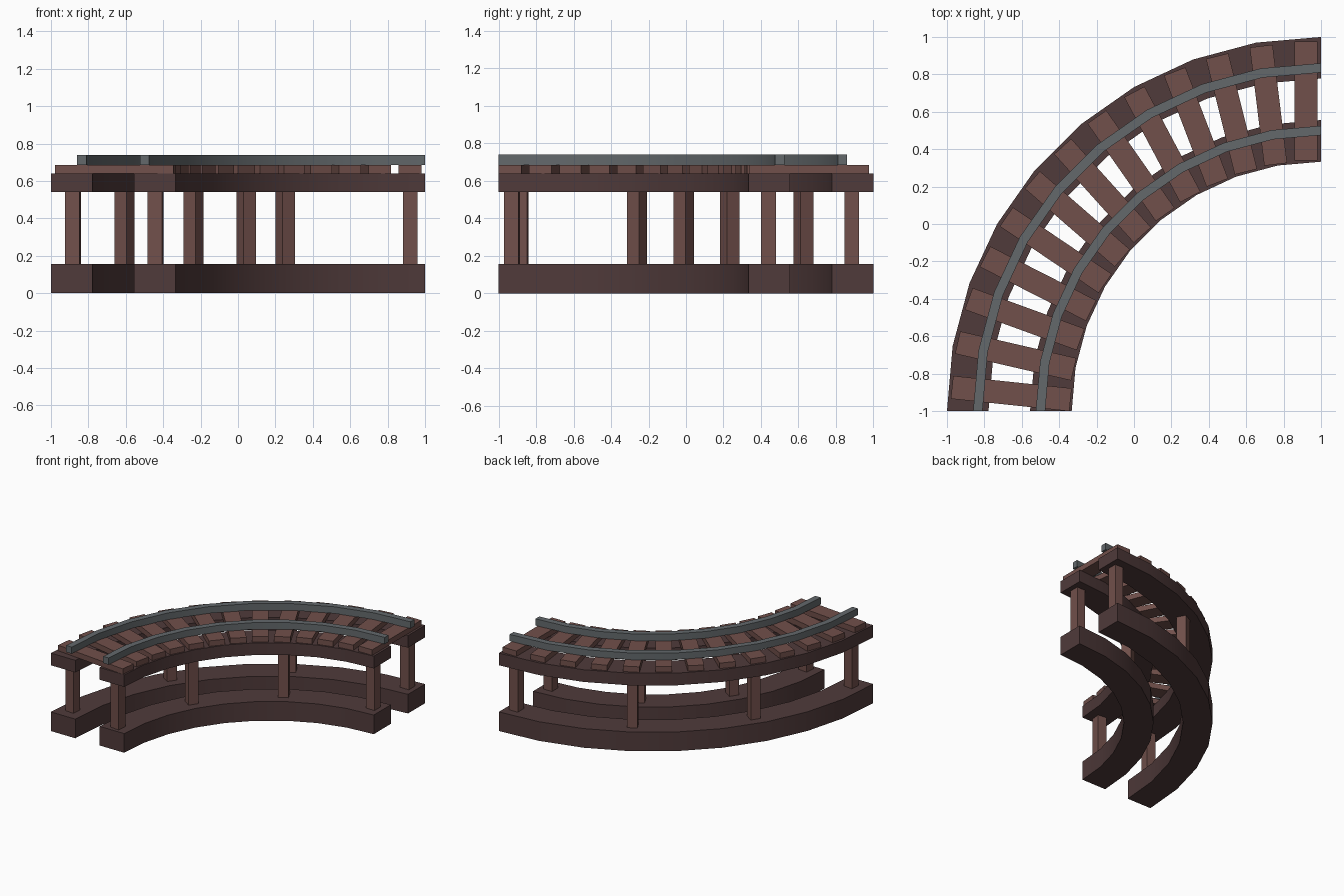
import bpy, bmesh, math
from mathutils import Matrix, Vector

if "Cube" in bpy.data.objects:
    bpy.data.objects.remove(bpy.data.objects["Cube"])

CENTRE = Vector((1, -1, 0))   # centre of the quarter-circle track
SEGMENTS = 9                  # 10 degree facets
TIE_STEP = math.radians(7)


def material(name, rgb):
    m = bpy.data.materials.new(name)
    m.diffuse_color = (*rgb, 1)
    m.use_nodes = True
    m.node_tree.nodes["Principled BSDF"].inputs["Base Color"].default_value = m.diffuse_color
    return m


BEAM = material("dark_wood", (0.080, 0.043, 0.043))
WOOD = material("brown_wood", (0.165, 0.080, 0.070))
STEEL = material("steel", (0.125, 0.140, 0.148))


def finish(name, bm, mat):
    bmesh.ops.recalc_face_normals(bm, faces=bm.faces)
    mesh = bpy.data.meshes.new(name)
    bm.to_mesh(mesh)
    bm.free()
    mesh.materials.append(mat)
    mesh.polygons.foreach_set("use_smooth", [True] * len(mesh.polygons))
    mesh.set_sharp_from_angle(angle=math.radians(30))
    ob = bpy.data.objects.new(name, mesh)
    bpy.context.collection.objects.link(ob)
    return ob


def arc_bar(name, r0, r1, z0, z1, mat):
    """Rectangular section swept through the quarter circle."""
    bm = bmesh.new()
    rings = []
    for i in range(SEGMENTS + 1):
        a = math.radians(90) * (1 + i / SEGMENTS)
        d = Vector((math.cos(a), math.sin(a), 0))
        rings.append([bm.verts.new(CENTRE + d * r + Vector((0, 0, z)))
                      for r, z in ((r0, z0), (r1, z0), (r1, z1), (r0, z1))])
    for a, b in zip(rings, rings[1:]):
        for j in range(4):
            k = (j + 1) % 4
            bm.faces.new((a[j], a[k], b[k], b[j]))
    bm.faces.new(rings[0])
    bm.faces.new(rings[-1])
    return finish(name, bm, mat)


def radial_box(name, angle, radius, size, z, mat):
    """Box placed beside the x = 1 end, then swung round the track centre."""
    bm = bmesh.new()
    bmesh.ops.create_cube(bm, size=1)
    m = (Matrix.Translation(CENTRE) @ Matrix.Rotation(angle, 4, 'Z')
         @ Matrix.Translation((-0.08, radius, z)) @ Matrix.Diagonal((*size, 1)))
    bmesh.ops.transform(bm, matrix=m, verts=bm.verts)
    return finish(name, bm, mat)


# Curved foundations, deck beams and rails
for side, r0, r1, rail in (("outer", 1.778, 2.0, 1.835), ("inner", 1.333, 1.556, 1.5)):
    arc_bar(side + "_foundation", r0, r1, 0, 0.157, BEAM)
    arc_bar(side + "_deck_beam", r0, r1, 0.54, 0.64, BEAM)
    arc_bar(side + "_rail", rail - 0.025, rail + 0.025, 0.685, 0.74, STEEL)

# Cross ties, with a pair of posts under every fourth one
for k in range(13):
    a = k * TIE_STEP
    radial_box(f"tie_{k + 1}", a, 1.657, (0.123, 0.637, 0.045), 0.6625, WOOD)
    if k % 4 == 0:
        for side, r in (("outer", 1.885), ("inner", 1.44)):
            radial_box(f"{side}_post_{k // 4 + 1}", a, r, (0.078, 0.078, 0.383), 0.3485, WOOD)
